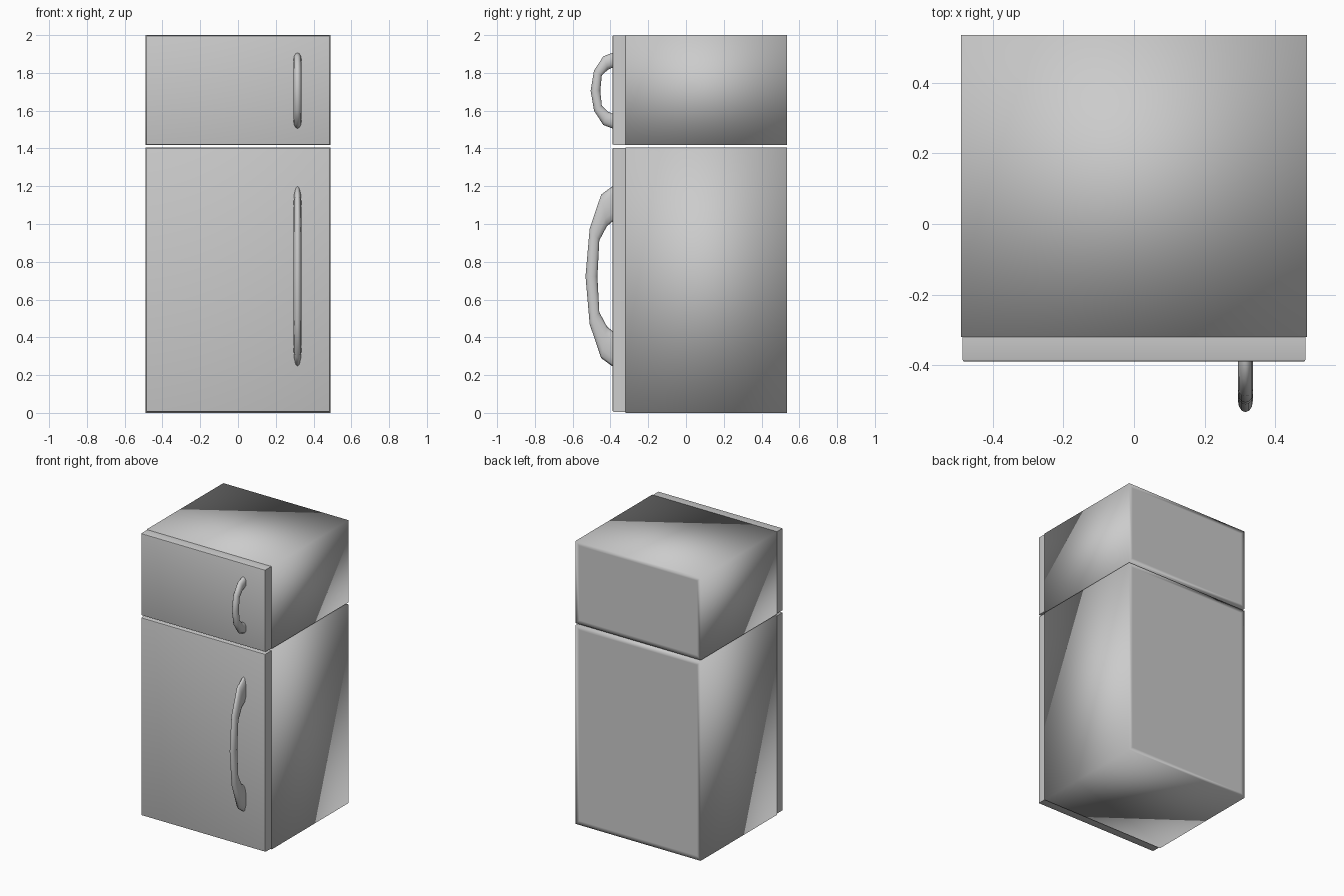
import bpy
import bmesh
from math import cos, sin, pi
from mathutils import Vector

if "Cube" in bpy.data.objects:
    bpy.data.objects.remove(bpy.data.objects["Cube"], do_unlink=True)

grey = bpy.data.materials.new("light_grey_enamel")
grey.use_nodes = True
GREY_COLOR = (0.6, 0.6, 0.6, 1)
grey.diffuse_color = GREY_COLOR
grey.node_tree.nodes["Principled BSDF"].inputs["Base Color"].default_value = GREY_COLOR

HALF_WIDTH = 0.489
BACK, SEAM, FRONT = 0.534, -0.32, -0.389
HANDLE_X = 0.315


def make_object(name, bm):
    """Turn a bmesh into a smooth grey object and leave it active."""
    bmesh.ops.recalc_face_normals(bm, faces=bm.faces)
    mesh = bpy.data.meshes.new(name)
    bm.to_mesh(mesh)
    bm.free()
    mesh.materials.append(grey)
    mesh.shade_smooth()
    obj = bpy.data.objects.new(name, mesh)
    bpy.context.collection.objects.link(obj)
    bpy.ops.object.select_all(action="DESELECT")
    obj.select_set(True)
    bpy.context.view_layer.objects.active = obj
    return obj


def box(half_width, y0, y1, z0, z1):
    """A bmesh box centred on x."""
    bm = bmesh.new()
    bmesh.ops.create_cube(bm, size=1)
    bmesh.ops.scale(bm, vec=(2 * half_width, y1 - y0, z1 - z0), verts=bm.verts)
    bmesh.ops.translate(bm, vec=(0, (y0 + y1) / 2, (z0 + z1) / 2), verts=bm.verts)
    return bm


def cabinet(name, z0, z1):
    """Softly shaded case with a flat panel on the back."""
    bm = box(HALF_WIDTH, SEAM, BACK, z0, z1)
    bm.normal_update()
    back = [f for f in bm.faces if f.normal.y > 0.9]
    bmesh.ops.inset_region(bm, faces=back, thickness=0.04)
    make_object(name, bm)


def door(name, z0, z1):
    """Slab with narrow rounded edges around its front."""
    bm = box(HALF_WIDTH - 0.004, FRONT, SEAM, z0, z1)
    bm.normal_update()
    front = next(f for f in bm.faces if f.normal.y < -0.9)
    bmesh.ops.bevel(bm, geom=list(front.edges), offset=0.006, segments=2,
                    profile=0.5, affect="EDGES")
    make_object(name, bm)
    bpy.ops.object.shade_smooth_by_angle()


# Half of the handle: outer and inner (reach, height) from its middle
OUTER = [(0.143, 0), (0.121, 0.253), (0.06, 0.433), (0, 0.477), (-0.01, 0.478)]
INNER = [(0.08, 0), (0.07, 0.19), (0.03, 0.265), (0, 0.29), (-0.01, 0.291)]


def handle(name, middle, reach, height, sides=12):
    """Bowed grip lofted through oval rings, with flared ends."""
    half = list(zip(OUTER, INNER))
    pairs = [(o, i, 1) for o, i in reversed(half)]
    pairs += [(o, i, -1) for o, i in half[1:]]
    bm = bmesh.new()
    rings = []
    for o, i, side in pairs:
        a, b = (Vector((HANDLE_X, FRONT - r * reach, middle + side * h * height))
                for r, h in (o, i))
        ring = []
        for k in range(sides):
            t = 2 * pi * k / sides
            p = (a + b) / 2 + (a - b) / 2 * cos(t) + Vector((0.021 * sin(t), 0, 0))
            ring.append(bm.verts.new(p))
        rings.append(ring)
    for r0, r1 in zip(rings, rings[1:]):
        for k in range(sides):
            n = (k + 1) % sides
            bm.faces.new((r0[k], r0[n], r1[n], r1[k]))
    bm.faces.new(rings[0])
    bm.faces.new(rings[-1])
    make_object(name, bm)


# Fridge compartment
cabinet("fridge_cabinet", 0, 1.405)
door("fridge_door", 0.006, 1.403)
handle("fridge_handle", 0.723, 1, 1)

# Freezer compartment
cabinet("freezer_cabinet", 1.418, 2)
door("freezer_door", 1.419, 1.998)
handle("freezer_handle", 1.706, 0.81, 0.42)
